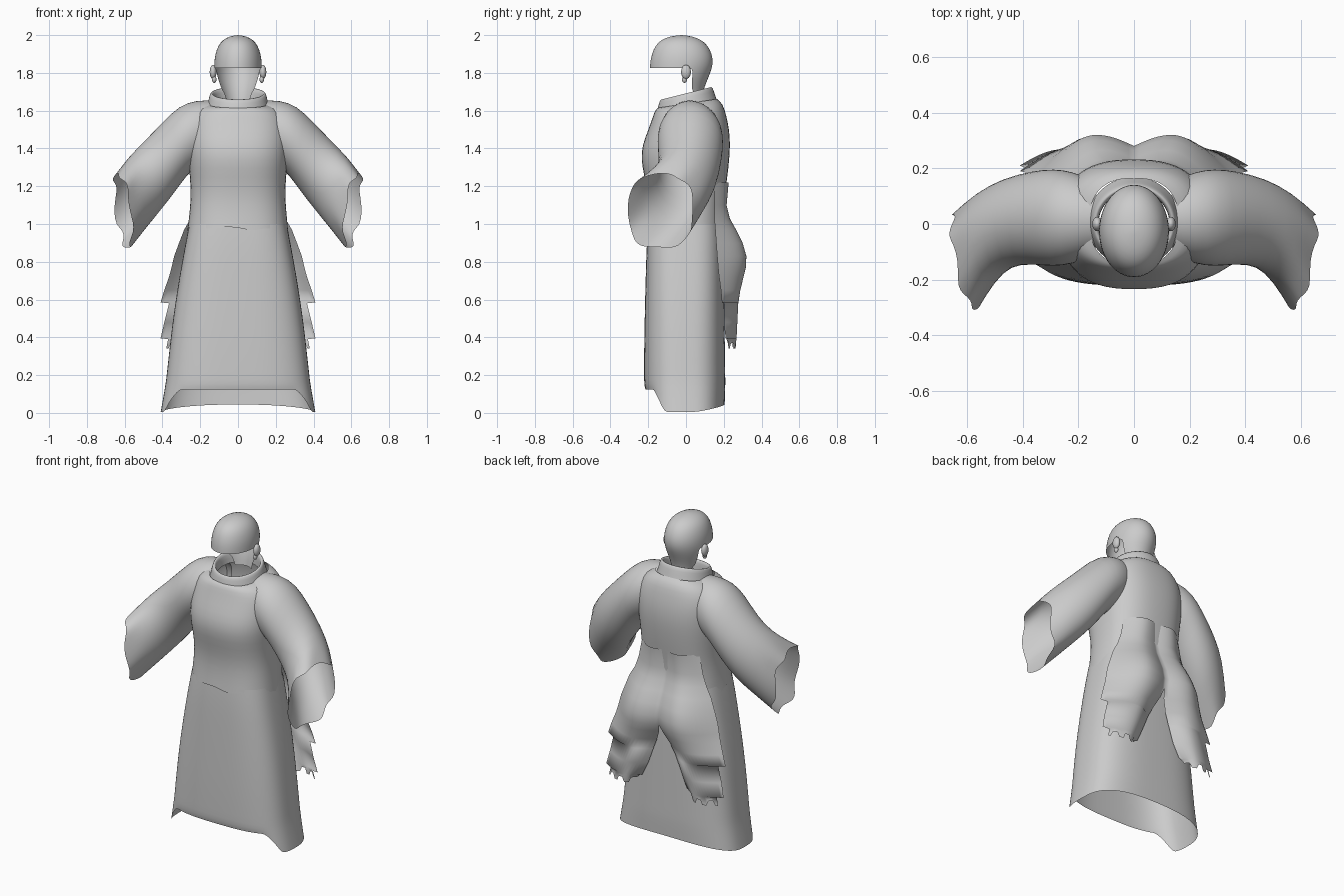
import bpy, bmesh, math, random
from mathutils import Vector

random.seed(4)
grey = bpy.data.materials.new("plain grey")
grey.diffuse_color = (0.6, 0.6, 0.6, 1)


def make(name, bm, subsurf=0, mirror=False):
    bmesh.ops.recalc_face_normals(bm, faces=bm.faces)
    me = bpy.data.meshes.new(name)
    bm.to_mesh(me)
    bm.free()
    ob = bpy.data.objects.new(name, me)
    bpy.context.collection.objects.link(ob)
    me.materials.append(grey)
    for p in me.polygons:
        p.use_smooth = True
    if mirror:
        m = ob.modifiers.new("mirror", 'MIRROR')
        m.merge_threshold = 0.002
    if subsurf:
        s = ob.modifiers.new("smooth", 'SUBSURF')
        s.levels = s.render_levels = subsurf
    return ob


def skin(rows, closed=True):
    """Join rows of points with quads."""
    bm = bmesh.new()
    vs = [[bm.verts.new(p) for p in r] for r in rows]
    n = len(rows[0])
    for a, b in zip(vs, vs[1:]):
        for i in range(n if closed else n - 1):
            j = (i + 1) % n
            bm.faces.new((a[i], a[j], b[j], b[i]))
    return bm


def ring(z, rx, yf, yb, slope=0.0, p=1.0, n=32):
    """Horizontal rounded section, optionally tilted front to back."""
    pts = []
    for i in range(n):
        a = 2 * math.pi * i / n
        c, s = math.cos(a), math.sin(a)
        x = rx * math.copysign(abs(c) ** p, c)
        y = (yf + yb) / 2 + (yb - yf) / 2 * math.copysign(abs(s) ** p, s)
        pts.append(Vector((x, y, z + slope * y)))
    return pts


# Robe upper body with a ragged waist edge
torso = [ring(*r, p=0.8) for r in (
    (0.97, 0.268, -0.212, 0.205), (1.05, 0.258, -0.205, 0.195),
    (1.15, 0.25, -0.202, 0.205), (1.25, 0.255, -0.22, 0.22),
    (1.34, 0.265, -0.24, 0.23), (1.42, 0.27, -0.232, 0.235),
    (1.5, 0.268, -0.2, 0.23), (1.57, 0.255, -0.175, 0.215),
    (1.62, 0.215, -0.163, 0.197, 0.08), (1.637, 0.16, -0.148, 0.165, 0.15))]
for v in torso[0]:
    v.z += random.uniform(-0.012, 0.018) - (0.06 if v.y > 0.02 else 0)
make("robe_torso", skin(torso), 1)

# Tilted collar band, folded over to the inside
make("collar", skin([ring(*r) for r in (
    (1.612, 0.168, -0.155, 0.17, 0.15), (1.65, 0.157, -0.148, 0.155, 0.2),
    (1.69, 0.15, -0.14, 0.142, 0.25), (1.695, 0.138, -0.128, 0.13, 0.25),
    (1.68, 0.128, -0.118, 0.12, 0.25), (1.62, 0.128, -0.115, 0.12, 0.2))]), 1)

# Long skirt with the hem cut higher at the front
skirt = [ring(*r, p=0.68, n=48) for r in (
    (1.0, 0.258, -0.2, 0.19), (0.9, 0.278, -0.208, 0.197),
    (0.75, 0.305, -0.213, 0.2), (0.55, 0.338, -0.218, 0.203),
    (0.35, 0.362, -0.222, 0.206), (0.2, 0.378, -0.222, 0.208),
    (0.15, 0.384, -0.222, 0.209), (0.0, 0.41, -0.215, 0.205))]
for v in skirt[-1]:
    if v.y < -0.12:
        k = min(1, (-0.12 - v.y) / 0.05)
        v.z = 0.02 + 0.105 * k
        v.x *= 1 - 0.05 * k
    else:
        v.z = 0.045 * (1 - (v.x / 0.41) ** 2) ** 0.5 if v.y > 0 else 0.005
make("skirt", skin(skirt), 1)

# Wide sleeves: top x,z / bottom x,z / front y, back y / skew / ragged amount
sections = (
    (0.13, 1.655, 0.18, 1.33, -0.12, 0.16, 0, 0),
    (0.22, 1.657, 0.22, 1.30, -0.145, 0.19, 0, 0),
    (0.31, 1.63, 0.265, 1.265, -0.155, 0.2, 0, 0),
    (0.40, 1.54, 0.325, 1.18, -0.145, 0.192, 0, 0),
    (0.50, 1.435, 0.41, 1.07, -0.15, 0.168, 0.05, 0),
    (0.585, 1.35, 0.49, 0.975, -0.215, 0.115, 0.15, 0),
    (0.635, 1.27, 0.58, 0.87, -0.31, 0.04, 0.2, 0.018))
rows = []
for tx, tz, bx, bz, yf, yb, skew, rag in sections:
    row = []
    for i in range(24):
        a = 2 * math.pi * i / 24
        c, s = math.cos(a), math.sin(a)
        if rag:  # squarer cuff
            c, s = (math.copysign(abs(q) ** 0.8, q) for q in (c, s))
        y = (yf + yb) / 2 + (yb - yf) / 2 * s
        j = rag * (1 if i // 2 % 2 else -1) * random.random()
        row.append(Vector(((tx + bx) / 2 + (tx - bx) / 2 * c + skew * (y - (yf + yb) / 2) + j,
                           y - j * 0.4, (tz + bz) / 2 + (tz - bz) / 2 * c - j * 0.6)))
    rows.append(row)
make("sleeves", skin(rows), 1, mirror=True)

# Torn body back: z, inner x, outer x, y at inner edge, y at fullest, y at outer edge
back = (
    (1.22, 0, 0.2, 0.205, 0.226, 0.15), (1.1, 0, 0.225, 0.195, 0.215, 0.15),
    (1.03, 0, 0.25, 0.21, 0.232, 0.15), (0.97, 0, 0.285, 0.235, 0.265, 0.155),
    (0.9, 0, 0.312, 0.265, 0.3, 0.16), (0.83, 0, 0.338, 0.28, 0.32, 0.165),
    (0.77, 0, 0.352, 0.27, 0.317, 0.17), (0.72, 0.012, 0.365, 0.25, 0.305, 0.175),
    (0.65, 0.045, 0.39, 0.225, 0.288, 0.185), (0.585, 0.075, 0.41, 0.215, 0.278, 0.19),
    (0.58, 0.077, 0.365, 0.215, 0.277, 0.2), (0.48, 0.115, 0.39, 0.21, 0.272, 0.2),
    (0.395, 0.155, 0.41, 0.215, 0.268, 0.21), (0.39, 0.17, 0.37, 0.215, 0.267, 0.22),
    (0.36, 0.19, 0.38, 0.22, 0.265, 0.225))
rows = []
for k, (z, xi, xo, yi, yp, yo) in enumerate(back):
    row = []
    for i in range(17):
        t = i / 16
        if t < 0.4:
            y = yi + (yp - yi) * math.sin(t / 0.4 * math.pi / 2)
        else:
            y = yo + (yp - yo) * math.cos((t - 0.4) / 0.6 * math.pi / 2)
        drop = (0.02 if i // 3 % 2 else -0.01) if k == len(back) - 1 else 0
        row.append(Vector((xi + (xo - xi) * t, y, z - drop)))
    rows.append(row)
make("torn_back_legs", skin(rows, closed=False), 0, mirror=True)

# Head shell: rounded skull and nape, open where the face would be
head = skin([ring(*r) for r in (
    (2.0, 0.004, -0.027, -0.02), (1.994, 0.045, -0.085, 0.035),
    (1.975, 0.08, -0.132, 0.082), (1.945, 0.105, -0.163, 0.116),
    (1.9, 0.121, -0.182, 0.138), (1.86, 0.126, -0.19, 0.143),
    (1.825, 0.126, -0.192, 0.138), (1.79, 0.12, -0.17, 0.125),
    (1.75, 0.108, -0.14, 0.108), (1.7, 0.088, -0.1, 0.09),
    (1.64, 0.07, -0.07, 0.082))])
face = [f for f in head.faces if f.calc_center_median().z < 1.825
        and f.calc_center_median().y < 0.02 + (1.82 - f.calc_center_median().z) * 0.15]
bmesh.ops.delete(head, geom=face, context='FACES')
bmesh.ops.contextual_create(head, geom=[v for v in head.verts if v.co.z > 1.999])
make("head_shell", head, 1)

# Ears with small lobes
ears = bmesh.new()
for r, c, s in ((1, (0.132, 0.0, 1.805), (0.018, 0.026, 0.038)),
                (1, (0.126, -0.008, 1.765), (0.012, 0.014, 0.018))):
    new = bmesh.ops.create_uvsphere(ears, u_segments=16, v_segments=10, radius=r)["verts"]
    for v in new:
        v.co = Vector([v.co[i] * s[i] + c[i] for i in range(3)])
make("ears", ears, 0, mirror=True)
